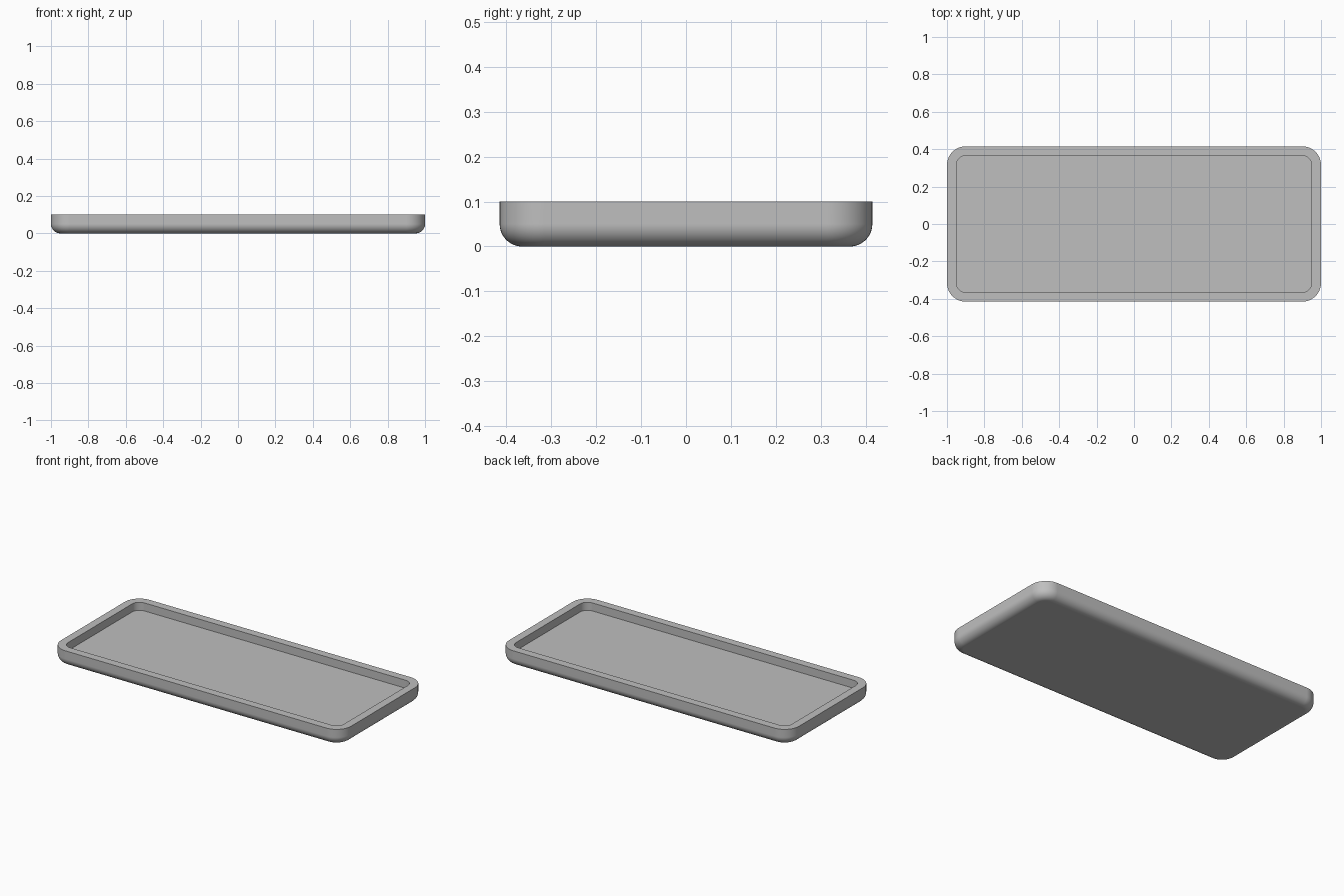
import bpy, bmesh, math

cube = bpy.data.objects.get("Cube")
if cube:
    bpy.data.objects.remove(cube, do_unlink=True)

HALF_X, HALF_Y, HEIGHT = 1.0, 0.415, 0.1
CORNER, WALL, FLOOR, FILLET = 0.1, 0.05, 0.05, 0.05
STEPS = 12

grey = bpy.data.materials.new("grey")
grey.use_nodes = True
colour = (0.52, 0.52, 0.52, 1)
grey.diffuse_color = colour
grey.node_tree.nodes["Principled BSDF"].inputs["Base Color"].default_value = colour


def rounded_ring(bm, inset, z):
    """Rounded rectangle, offset inwards from the outer outline."""
    verts = []
    r = CORNER - inset
    for corner, (sx, sy) in enumerate([(1, 1), (-1, 1), (-1, -1), (1, -1)]):
        for i in range(STEPS + 1):
            a = math.pi / 2 * (corner + i / STEPS)
            verts.append(bm.verts.new((sx * (HALF_X - CORNER) + r * math.cos(a),
                                       sy * (HALF_Y - CORNER) + r * math.sin(a), z)))
    return verts


# Section of the tray: bottom fillet, outer wall, rim, inner wall
section = []
for i in range(STEPS + 1):
    a = math.pi / 2 * i / STEPS
    section.append((FILLET * (1 - math.sin(a)), FILLET * (1 - math.cos(a))))
section += [(0, HEIGHT), (WALL, HEIGHT), (WALL, FLOOR)]

bm = bmesh.new()
rings = [rounded_ring(bm, inset, z) for inset, z in section]
for low, high in zip(rings, rings[1:]):
    for i in range(len(low)):
        j = (i + 1) % len(low)
        bm.faces.new((low[i], low[j], high[j], high[i]))

# Underside and tray floor
bm.faces.new(rings[0][::-1])
bm.faces.new(rings[-1])

mesh = bpy.data.meshes.new("tray")
bm.to_mesh(mesh)
bm.free()
mesh.materials.append(grey)
tray = bpy.data.objects.new("tray", mesh)
bpy.context.collection.objects.link(tray)

# Smooth fillets with crisp rim edges
bpy.ops.object.select_all(action="DESELECT")
tray.select_set(True)
bpy.context.view_layer.objects.active = tray
bpy.ops.object.shade_smooth_by_angle(angle=math.radians(30))
weighted = tray.modifiers.new("even_normals", "WEIGHTED_NORMAL")
weighted.keep_sharp = True
